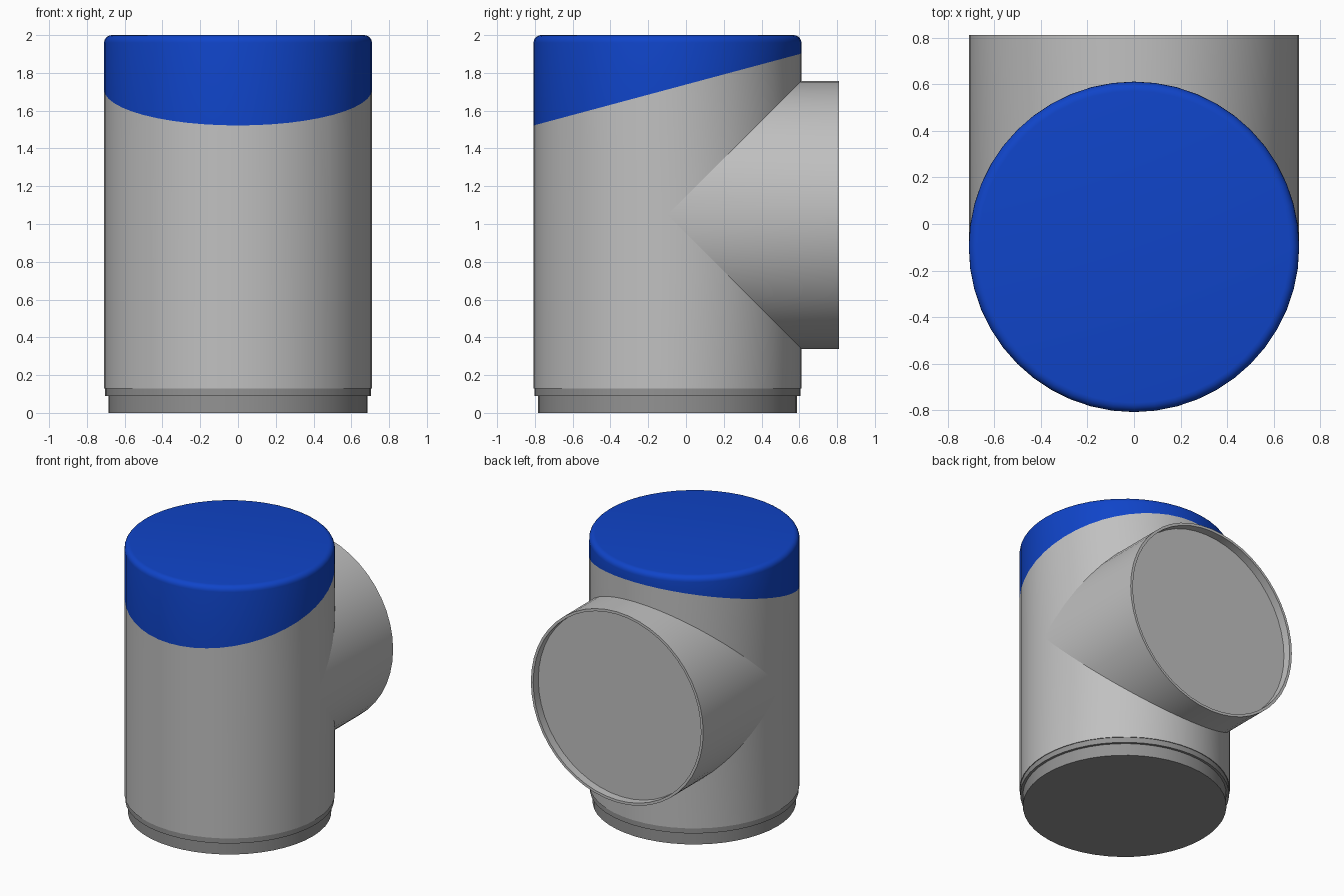
import bpy, bmesh, math
from mathutils import Matrix, Vector

cube = bpy.data.objects.get("Cube")
if cube:
    bpy.data.objects.remove(cube, do_unlink=True)

R, SEGMENTS = 0.709, 48
AXIS_Y, BRANCH_Z = -0.098, 1.048
CENTRE = Vector((0, AXIS_Y, BRANCH_Z))
SLANT_POINT = Vector((0, AXIS_Y, 1.712))
SLANT_NORMAL = Vector((0, -0.38, 1.416)).normalized()


def material(name, colour):
    mat = bpy.data.materials.new(name)
    mat.use_nodes = True
    mat.diffuse_color = (*colour, 1)
    mat.node_tree.nodes["Principled BSDF"].inputs["Base Color"].default_value = (*colour, 1)
    return mat


grey = material("light grey", (0.53, 0.53, 0.53))
dark_grey = material("mid grey", (0.29, 0.29, 0.29))
blue = material("blue", (0.005, 0.058, 0.58))


def lathe(profile):
    """Revolve (radius, height) points about z; zero radius closes an end."""
    bm = bmesh.new()
    rings = []
    for r, z in profile:
        n = SEGMENTS if r > 0 else 1
        rings.append([bm.verts.new((r * math.cos(math.tau * i / n), r * math.sin(math.tau * i / n), z))
                      for i in range(n)])
    for a, b in zip(rings, rings[1:]):
        for i in range(SEGMENTS):
            j = (i + 1) % SEGMENTS
            corners = [a[i % len(a)], a[j % len(a)], b[j % len(b)], b[i % len(b)]]
            bm.faces.new(list(dict.fromkeys(corners)))
    return bm


def cut(bm, point, normal, clear=False):
    """Split along a plane, optionally removing the side the normal points to."""
    bmesh.ops.bisect_plane(bm, geom=bm.verts[:] + bm.edges[:] + bm.faces[:], dist=1e-5,
                           plane_co=point, plane_no=normal, clear_outer=clear)


def finish(bm, name, mat):
    mesh = bpy.data.meshes.new(name)
    bm.to_mesh(mesh)
    bm.free()
    mesh.materials.append(mat)
    obj = bpy.data.objects.new(name, mesh)
    bpy.context.collection.objects.link(obj)
    bpy.ops.object.select_all(action="DESELECT")
    obj.select_set(True)
    bpy.context.view_layer.objects.active = obj
    bpy.ops.object.shade_smooth_by_angle(angle=math.radians(30))
    return obj


def mitre(bm, keep_branch):
    """Trim along the two diagonal planes where the equal pipes meet."""
    for side in (1, -1):
        cut(bm, CENTRE, Vector((0, 1, side)))
    doomed = []
    for f in bm.faces:
        p = f.calc_center_median() - CENTRE
        if (p.y > abs(p.z)) != keep_branch:
            doomed.append(f)
    bmesh.ops.delete(bm, geom=doomed, context="FACES")


upright = Matrix.Translation((0, AXIS_Y, 0))

# Upright pipe, cut below the slanted cap and opened for the branch
bm = lathe([(R, 0.13), (R, 2)])
bm.transform(upright)
cut(bm, SLANT_POINT, SLANT_NORMAL, clear=True)
mitre(bm, False)
finish(bm, "upright_pipe", grey)

# Side branch with a recessed end plate
LENGTH = 0.81 - AXIS_Y
bm = lathe([(R, 0), (R, LENGTH), (0.69, LENGTH), (0.69, LENGTH - 0.06), (0, LENGTH - 0.06)])
bm.transform(Matrix.Translation(CENTRE) @ Matrix.Rotation(-math.pi / 2, 4, "X"))
mitre(bm, True)
finish(bm, "side_branch", grey)

# Cap with a rounded top edge and slanted lower edge
BEVEL = 0.04
rounded = [(R - BEVEL + BEVEL * math.cos(a), 2 - BEVEL + BEVEL * math.sin(a))
           for a in (math.pi / 2 * i / 5 for i in range(6))]
bm = lathe([(R, 1.4)] + rounded + [(0, 2)])
bm.transform(upright)
cut(bm, SLANT_POINT, -SLANT_NORMAL, clear=True)
finish(bm, "slanted_cap", blue)

# Stepped base
bm = lathe([(0, 0), (0.686, 0), (0.686, 0.09), (0.704, 0.09), (0.704, 0.13), (R, 0.13)])
bm.transform(upright)
finish(bm, "base_ring", dark_grey)
